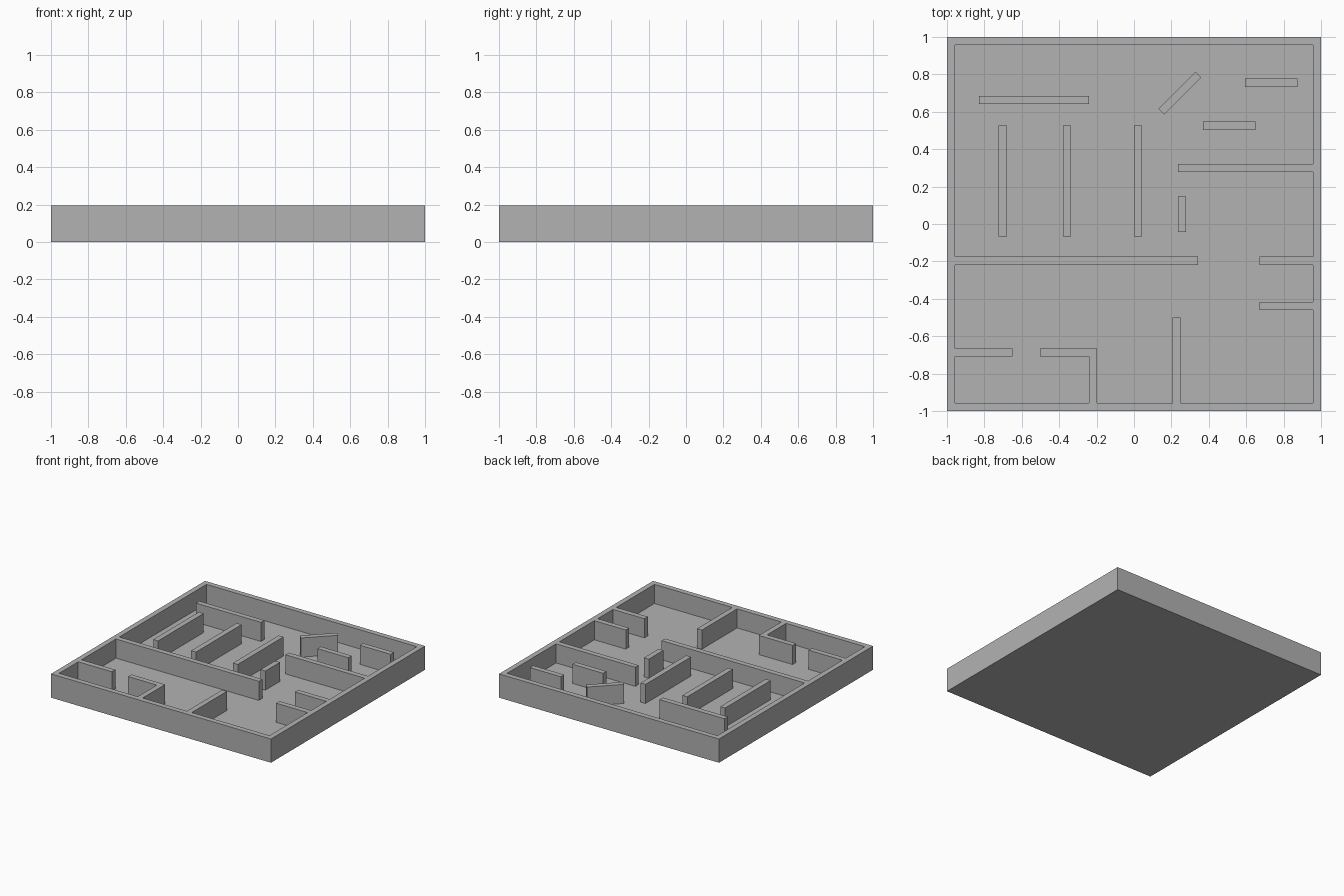
import bpy, bmesh, math
from mathutils import Matrix

if "Cube" in bpy.data.objects:
    bpy.data.objects.remove(bpy.data.objects["Cube"])

H = 0.195      # overall height
FLOOR = 0.038  # floor slab thickness
T = 0.044      # wall thickness
E = 0.98       # attached walls run into the outer wall up to here

grey = bpy.data.materials.new("plain grey")
grey.diffuse_color = (0.448, 0.448, 0.448, 1)
grey.use_nodes = True
grey.node_tree.nodes["Principled BSDF"].inputs["Base Color"].default_value = grey.diffuse_color


def box(name, x0, x1, y0, y1, z0, z1, angle=0):
    bm = bmesh.new()
    bmesh.ops.create_cube(bm, size=1)
    m = (Matrix.Translation(((x0 + x1) / 2, (y0 + y1) / 2, (z0 + z1) / 2))
         @ Matrix.Rotation(angle, 4, 'Z')
         @ Matrix.Diagonal((x1 - x0, y1 - y0, z1 - z0, 1)))
    bmesh.ops.transform(bm, matrix=m, verts=bm.verts)
    me = bpy.data.meshes.new(name)
    bm.to_mesh(me)
    bm.free()
    me.materials.append(grey)
    ob = bpy.data.objects.new(name, me)
    bpy.context.collection.objects.link(ob)
    return ob


def boolean(target, other, op):
    mod = target.modifiers.new(op, 'BOOLEAN')
    mod.operation = op
    mod.solver = 'EXACT'
    mod.object = other


def wall_x(name, x0, x1, y):
    return box(name, x0, x1, y - T / 2, y + T / 2, FLOOR / 2, H)


def wall_y(name, x, y0, y1):
    return box(name, x - T / 2, x + T / 2, y0, y1, FLOOR / 2, H)


# open tray: floor and outer walls
tray = box("floor_and_outer_walls", -1, 1, -1, 1, 0, H)
hollow = box("hollow_cutter", -1 + T, 1 - T, -1 + T, 1 - T, FLOOR, H + 0.2)
boolean(tray, hollow, 'DIFFERENCE')

# partitions joined to the outer walls
attached = [
    wall_x("long_left_partition", -E, 0.343, -0.197),
    wall_x("right_upper_partition", 0.235, E, 0.30),
    wall_x("right_middle_partition", 0.67, E, -0.197),
    wall_x("right_lower_partition", 0.67, E, -0.439),
    wall_x("room_wall_left", -E, -0.65, -0.687),
    wall_y("room_wall_side", -0.219, -E, -0.665),
    wall_x("room_wall_right", -0.503, -0.219 + T / 2, -0.687),
    wall_y("front_partition", 0.227, -E, -0.50),
]
for w in attached:
    boolean(tray, w, 'UNION')

# bake the joined tray and tidy its flat faces
bpy.context.view_layer.update()
dg = bpy.context.evaluated_depsgraph_get()
baked = bpy.data.meshes.new_from_object(tray.evaluated_get(dg))
tray.modifiers.clear()
tray.data = baked
bm = bmesh.new()
bm.from_mesh(baked)
bmesh.ops.remove_doubles(bm, verts=bm.verts, dist=1e-5)
bmesh.ops.dissolve_limit(bm, angle_limit=math.radians(1),
                         verts=bm.verts, edges=bm.edges)
bm.to_mesh(baked)
bm.free()
for helper in attached + [hollow]:
    bpy.data.objects.remove(helper)

# free-standing partitions
wall_x("back_left_shelf", -0.83, -0.24, 0.663)
for i, x in enumerate((-0.702, -0.358, 0.022)):
    wall_y(f"aisle_shelf_{i + 1}", x, -0.066, 0.526)
wall_x("back_right_shelf_1", 0.594, 0.875, 0.755)
wall_x("back_right_shelf_2", 0.37, 0.65, 0.525)
wall_y("short_post_wall", 0.257, -0.042, 0.147)
box("diagonal_shelf", 0.246 - 0.14, 0.246 + 0.14, 0.70 - T / 2, 0.70 + T / 2,
    FLOOR / 2, H, math.radians(45))
